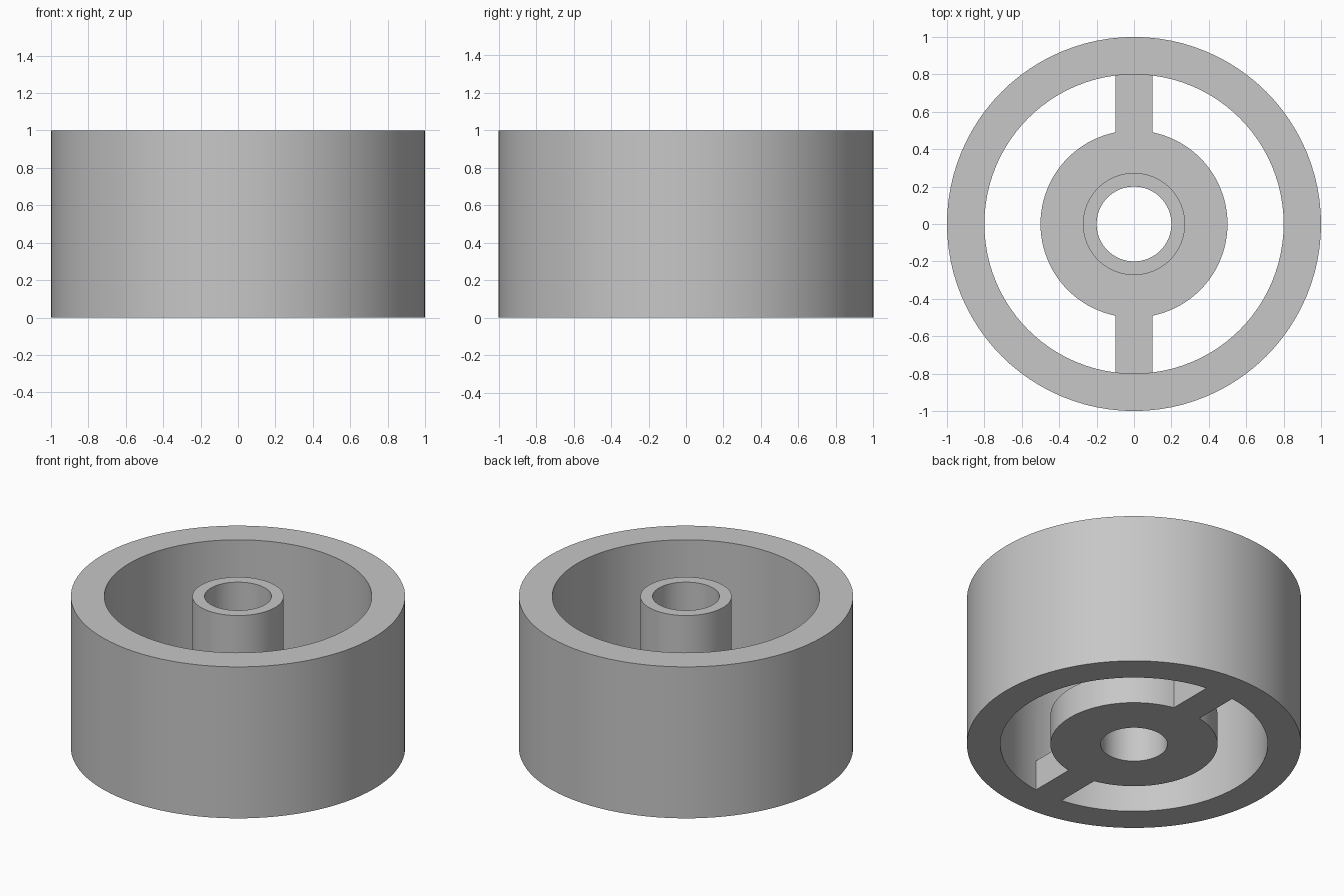
import bpy
import bmesh
import math

cube = bpy.data.objects.get("Cube")
if cube:
    bpy.data.objects.remove(cube, do_unlink=True)

SEGMENTS = 96
PLATE = 0.2  # thickness of hub flange and spokes

grey = bpy.data.materials.new("plain grey")
grey.use_nodes = True
colour = (0.57, 0.57, 0.57, 1)
grey.diffuse_color = colour
grey.node_tree.nodes["Principled BSDF"].inputs["Base Color"].default_value = colour


def finish(bm, name):
    bmesh.ops.recalc_face_normals(bm, faces=bm.faces)
    mesh = bpy.data.meshes.new(name)
    bm.to_mesh(mesh)
    bm.free()
    mesh.materials.append(grey)
    obj = bpy.data.objects.new(name, mesh)
    bpy.context.collection.objects.link(obj)
    return obj


def lathe(name, profile):
    """Turn a closed (radius, height) profile around the z axis."""
    bm = bmesh.new()
    rings = []
    for i in range(SEGMENTS):
        a = math.tau * i / SEGMENTS
        rings.append([bm.verts.new((r * math.cos(a), r * math.sin(a), z)) for r, z in profile])
    n = len(profile)
    for i, ring in enumerate(rings):
        after = rings[(i + 1) % SEGMENTS]
        for j in range(n):
            k = (j + 1) % n
            bm.faces.new((ring[j], after[j], after[k], ring[k]))
    return finish(bm, name)


def box(name, low, high):
    bm = bmesh.new()
    bmesh.ops.create_cube(bm, size=1)
    for v in bm.verts:
        v.co = [h if c > 0 else l for c, l, h in zip(v.co, low, high)]
    return finish(bm, name)


# Outer rim, and flanged hub with a through bore
wheel = lathe("wheel", [(0.8, 0), (1, 0), (1, 1), (0.8, 1)])
hub = lathe("hub", [(0.2, 0), (0.5, 0), (0.5, PLATE), (0.273, PLATE), (0.273, 1), (0.2, 1)])

# Two flat spokes along y, sunk into the rim and the hub
back_spoke = box("back_spoke", (-0.1, 0.4, 0), (0.1, 0.9, PLATE))
front_spoke = box("front_spoke", (-0.1, -0.9, 0), (0.1, -0.4, PLATE))

# Weld everything into one solid
bpy.context.view_layer.objects.active = wheel
for part in (back_spoke, front_spoke, hub):
    mod = wheel.modifiers.new("weld " + part.name, "BOOLEAN")
    mod.operation = "UNION"
    mod.solver = "EXACT"
    mod.object = part
    bpy.ops.object.modifier_apply(modifier=mod.name)
    bpy.data.objects.remove(part, do_unlink=True)

# Smooth round walls, sharp edges
bpy.ops.object.select_all(action="DESELECT")
wheel.select_set(True)
bpy.ops.object.shade_smooth_by_angle(angle=math.radians(30))
